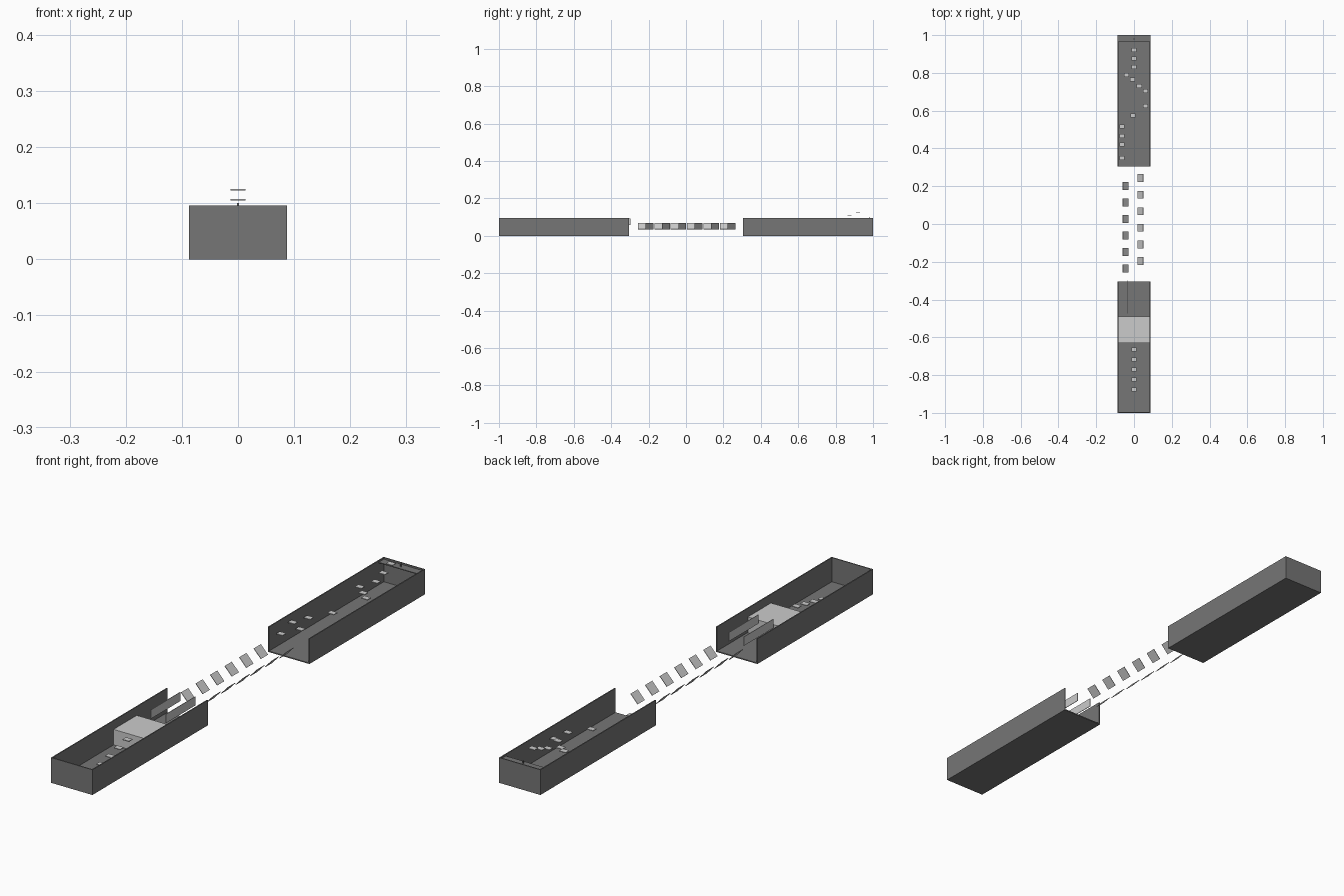
import bpy
import math

cube = bpy.data.objects.get("Cube")
if cube:
    bpy.data.objects.remove(cube, do_unlink=True)


def make_material(name, value):
    mat = bpy.data.materials.new(name)
    mat.use_nodes = True
    colour = (value, value, value, 1)
    mat.diffuse_color = colour
    mat.node_tree.nodes["Principled BSDF"].inputs["Base Color"].default_value = colour
    return mat


DARK = make_material("dark_grey", 0.18)
LIGHT = make_material("light_grey", 0.6)


def box(name, low, high, mat, tilt=0.0):
    """Box between two corners, turned about its own long (y) axis."""
    centre = [(a + b) / 2 for a, b in zip(low, high)]
    bpy.ops.mesh.primitive_cube_add(size=1, location=centre)
    ob = bpy.context.object
    ob.name = name
    ob.scale = [b - a for a, b in zip(low, high)]
    ob.rotation_euler.y = tilt
    ob.data.materials.append(mat)
    return ob


def centred(name, centre, size, mat, tilt=0.0):
    low = [c - s / 2 for c, s in zip(centre, size)]
    high = [c + s / 2 for c, s in zip(centre, size)]
    return box(name, low, high, mat, tilt)


# Two long open-topped halls, each open towards the middle
HALF, INNER, TOP, WALL = 0.087, 0.305, 0.096, 0.004
for side, label in ((-1, "front"), (1, "back")):
    y0, y1 = sorted((side * INNER, side))
    box(f"{label}_floor", (-HALF, y0, 0), (HALF, y1, WALL), DARK)
    box(f"{label}_left_wall", (HALF - WALL, y0, WALL), (HALF, y1, TOP), DARK)
    box(f"{label}_right_wall", (-HALF, y0, WALL), (WALL - HALF, y1, TOP), DARK)
    e0, e1 = sorted((side * (1 - WALL), side))
    box(f"{label}_end_wall", (WALL - HALF, e0, WALL), (HALF - WALL, e1, TOP), DARK)

# Raised block and the steps climbing to it
box("raised_block", (WALL - HALF, -0.63, WALL), (HALF - WALL, -0.49, 0.063), LIGHT)
STEP = (0.027, 0.021, 0.003)
for i in range(5):
    centred(f"front_step_{i + 1}", (0, -0.875 + i * 0.0525, 0.015 + i * 0.0112), STEP, LIGHT)

# Pair of upright running panels past the block
for name, x in (("left_upright_panel", 0.029), ("right_upright_panel", -0.034)):
    box(name, (x - 0.001, -0.475, 0.058), (x + 0.001, -0.298, 0.092), LIGHT)

# Staggered slanted panels bridging the gap, leaning outwards in a V
for i in range(6):
    for label, x, y, sign in (("left", 0.034, -0.195, -1), ("right", -0.045, -0.236, 1)):
        centred(f"{label}_slanted_panel_{i + 1}", (x, y + i * 0.0875, 0.0515),
                (0.044, 0.042, 0.002), LIGHT, sign * math.radians(47))

# Floating steps winding up through the back hall
path = [
    (-0.063, 0.35, 0.058), (-0.063, 0.42, 0.075), (-0.063, 0.465, 0.032),
    (-0.063, 0.515, 0.056), (-0.005, 0.575, 0.067), (0.06, 0.625, 0.056),
    (0.06, 0.705, 0.062), (0.028, 0.73, 0.073), (-0.008, 0.765, 0.07),
    (-0.04, 0.79, 0.075), (0, 0.83, 0.09), (0, 0.875, 0.106), (0, 0.92, 0.124),
]
for i, spot in enumerate(path):
    centred(f"floating_step_{i + 1}", spot, STEP, LIGHT)

# Finishing ledge with a small marker
box("end_ledge", (WALL - HALF, 0.965, 0.087), (HALF - WALL, 1 - WALL, 0.09), DARK)
box("end_marker", (-0.002, 0.978, 0.09), (0.002, 0.982, 0.1), DARK)
